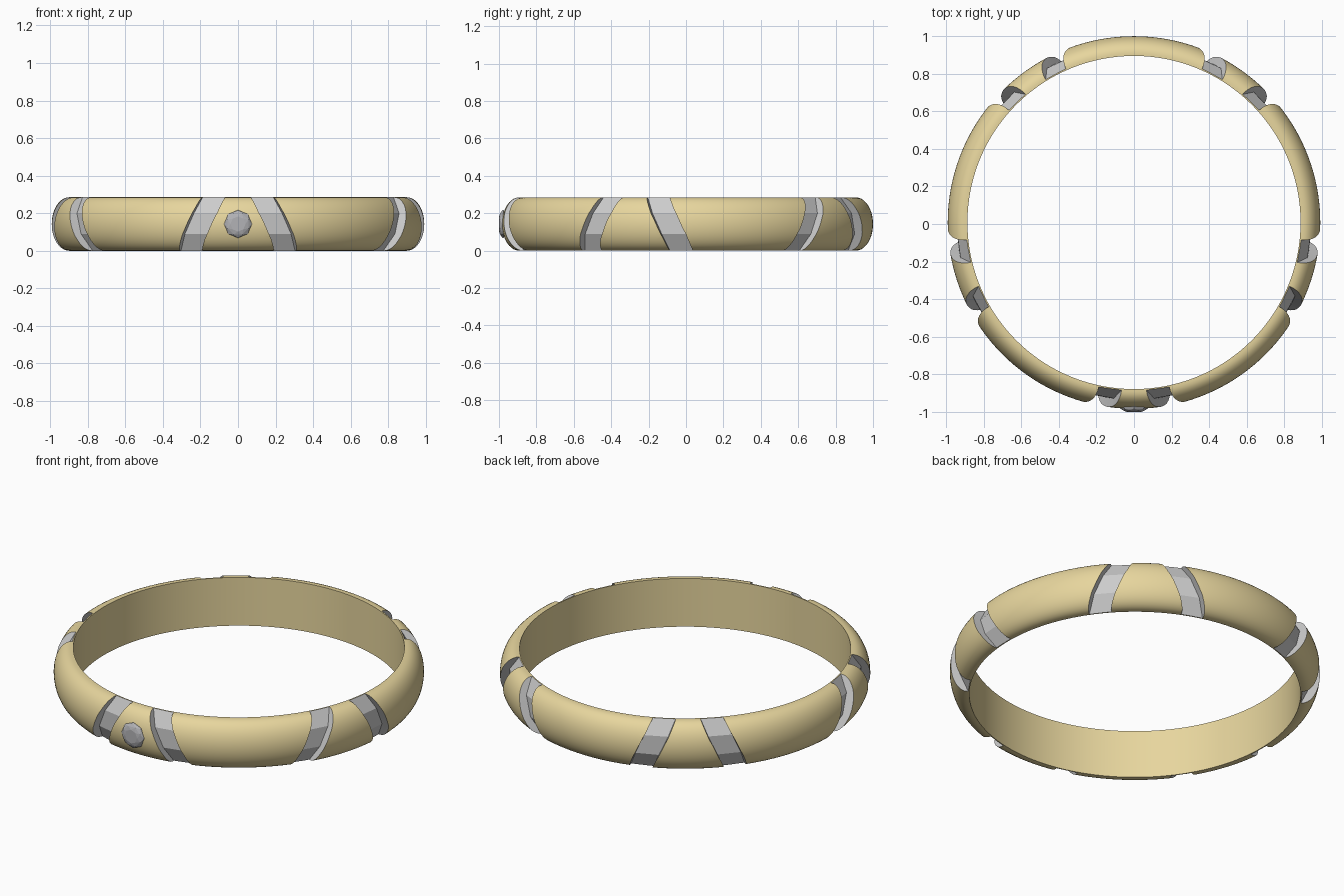
import bpy, bmesh, math
from mathutils import Matrix

if "Cube" in bpy.data.objects:
    bpy.data.objects.remove(bpy.data.objects["Cube"])

H, CY = 0.285, 0.008          # band height, ring centre offset in y


def material(name, rgb):
    m = bpy.data.materials.new(name)
    m.diffuse_color = (*rgb, 1)
    m.use_nodes = True
    m.node_tree.nodes["Principled BSDF"].inputs["Base Color"].default_value = m.diffuse_color
    return m


def finish(name, bm, mat):
    bmesh.ops.recalc_face_normals(bm, faces=bm.faces)
    me = bpy.data.meshes.new(name)
    bm.to_mesh(me)
    bm.free()
    me.materials.append(mat)
    ob = bpy.data.objects.new(name, me)
    bpy.context.collection.objects.link(ob)
    return ob


gold = material("gold", (0.80, 0.67, 0.34))
silver = material("silver", (0.72, 0.73, 0.75))
stone = material("stone", (0.45, 0.45, 0.47))

# Band: D-shaped profile swept round the z axis
bm = bmesh.new()
profile = [(0.887, 0.0)]
for i in range(21):
    t = math.pi * (i / 20 - 0.5)
    profile.append((0.90 + 0.092 * math.cos(t), H / 2 + H / 2 * math.sin(t)))
profile.append((0.887, H))
N = 180
rows = []
for k in range(N):
    a = 2 * math.pi * k / N
    rows.append([bm.verts.new((r * math.sin(a), CY - r * math.cos(a), z)) for r, z in profile])
for k in range(N):
    p, q = rows[k], rows[(k + 1) % N]
    for j in range(len(profile)):
        n = (j + 1) % len(profile)
        bm.faces.new((p[j], q[j], q[n], p[n]))
band = finish("band", bm, gold)

# Groove cutter: five mirrored pairs of slanted slots with a three-facet floor
bm = bmesh.new()
stations = [(-0.03, 0.878), (0.09, 0.943), (0.20, 0.943), (0.315, 0.878)]


def slot(centre, side):
    loops = []
    for z, floor in stations:
        inner = 0.07 + (H - z) / H * 0.13
        loop = []
        for x, r in ((inner, floor), (inner + 0.13, floor), (inner + 0.13, 1.15), (inner, 1.15)):
            a = centre + side * x / 0.95
            loop.append(bm.verts.new((r * math.sin(a), CY - r * math.cos(a), z)))
        loops.append(loop)
    for p, q in zip(loops, loops[1:]):
        for j in range(4):
            n = (j + 1) % 4
            bm.faces.new((p[j], p[n], q[n], q[j]))
    bm.faces.new(loops[0])
    bm.faces.new(loops[-1])


for k in range(5):
    for side in (-1, 1):
        slot(2 * math.pi * k / 5, side)
cutter = finish("groove_cutter", bm, silver)
cutter.hide_render = True

mod = band.modifiers.new("grooves", "BOOLEAN")
mod.operation = "DIFFERENCE"
mod.object = cutter
mod.solver = "EXACT"
mod.material_mode = "TRANSFER"
bpy.context.view_layer.objects.active = band
band.select_set(True)
bpy.ops.object.modifier_apply(modifier=mod.name)
bpy.data.objects.remove(cutter)
bpy.ops.object.shade_smooth_by_angle(angle=math.radians(22))

# Faceted stone set in the front
bm = bmesh.new()
for radius, y, turn in ((0.04, -1.0, 0), (0.06, -0.994, 0.5), (0.074, -0.982, 0), (0.074, -0.975, 0), (0.02, -0.93, 0)):
    for k in range(8):
        a = 2 * math.pi * (k + turn) / 8
        bm.verts.new((radius * math.sin(a), y, H / 2 + radius * math.cos(a)))
bmesh.ops.convex_hull(bm, input=bm.verts)
finish("front_stone", bm, stone)
